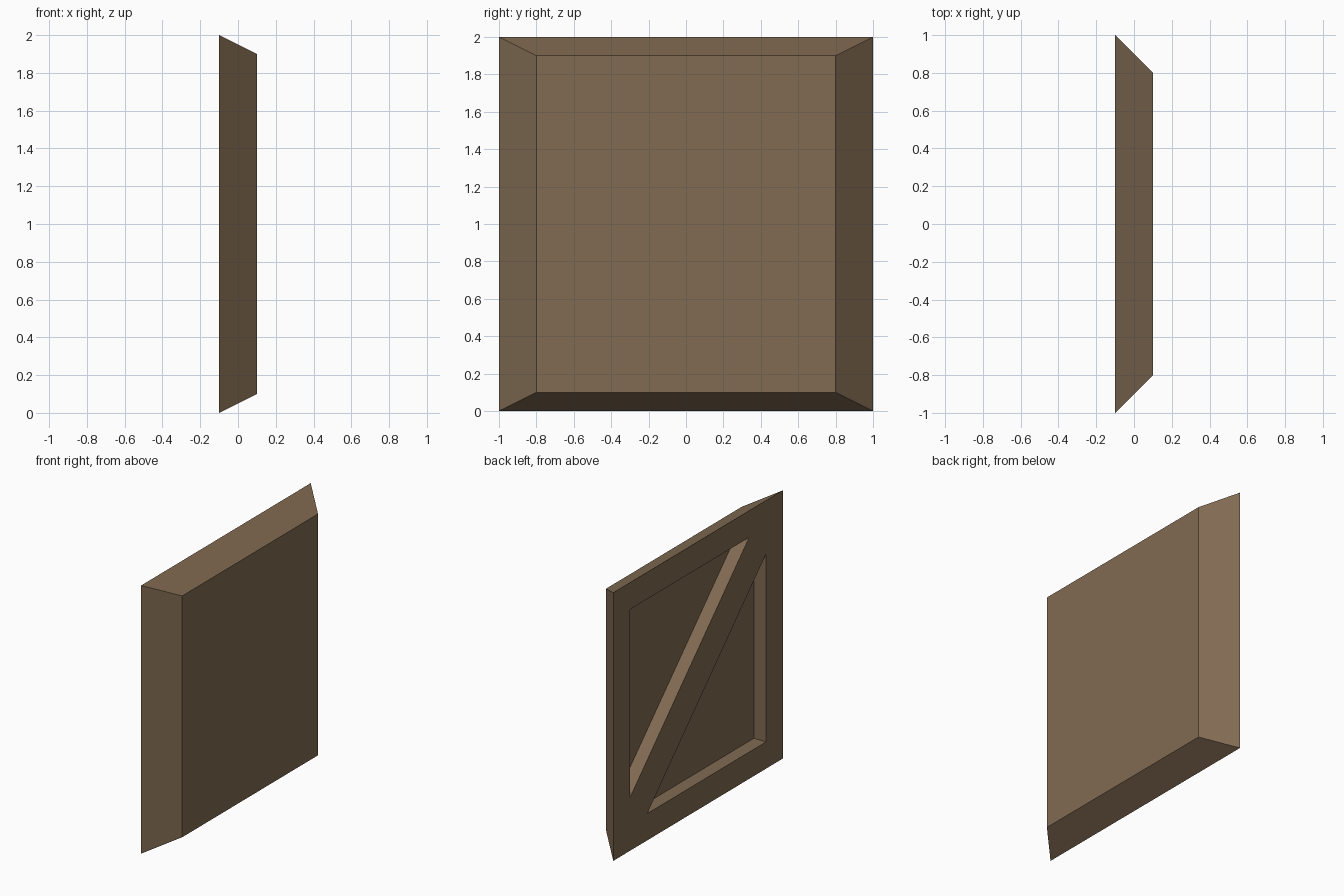
import bpy, bmesh

cube = bpy.data.objects.get("Cube")
if cube:
    bpy.data.objects.remove(cube, do_unlink=True)

wood = bpy.data.materials.new("brown_wood")
wood.use_nodes = True
colour = (0.22, 0.146, 0.085, 1)
wood.diffuse_color = colour
wood.node_tree.nodes["Principled BSDF"].inputs["Base Color"].default_value = colour


def loft(name, x0, outline0, x1, outline1):
    """Closed solid between two (y, z) outlines lying at x0 and x1."""
    bm = bmesh.new()
    a = [bm.verts.new((x0, y, z)) for y, z in outline0]
    b = [bm.verts.new((x1, y, z)) for y, z in outline1]
    bm.faces.new(a)
    bm.faces.new(b[::-1])
    n = len(a)
    for i in range(n):
        j = (i + 1) % n
        bm.faces.new((a[i], b[i], b[j], a[j]))
    bmesh.ops.recalc_face_normals(bm, faces=bm.faces[:])
    mesh = bpy.data.meshes.new(name)
    bm.to_mesh(mesh)
    bm.free()
    mesh.materials.append(wood)
    obj = bpy.data.objects.new(name, mesh)
    bpy.context.collection.objects.link(obj)
    return obj


def rect(half_width, bottom, top):
    return [(-half_width, bottom), (half_width, bottom),
            (half_width, top), (-half_width, top)]


# Slab with sloping edges, wide on the braced side
panel = loft("braced_panel", -0.1, rect(1, 0, 2), 0.1, rect(0.8, 0.1, 1.9))

# Two triangular recesses leave a frame and a diagonal brace
upper = [(0.8, 1.8), (0.8, 0.4), (-0.6, 1.8)]
lower = [(-y, 2 - z) for y, z in upper]
for name, tri in (("upper_recess", upper), ("lower_recess", lower)):
    cutter = loft(name + "_cutter", -0.3, tri, 0, tri)
    cutter.hide_render = True
    mod = panel.modifiers.new(name, "BOOLEAN")
    mod.operation = "DIFFERENCE"
    mod.solver = "EXACT"
    mod.object = cutter
    bpy.context.view_layer.objects.active = panel
    bpy.ops.object.modifier_apply(modifier=name)
    bpy.data.objects.remove(cutter, do_unlink=True)
